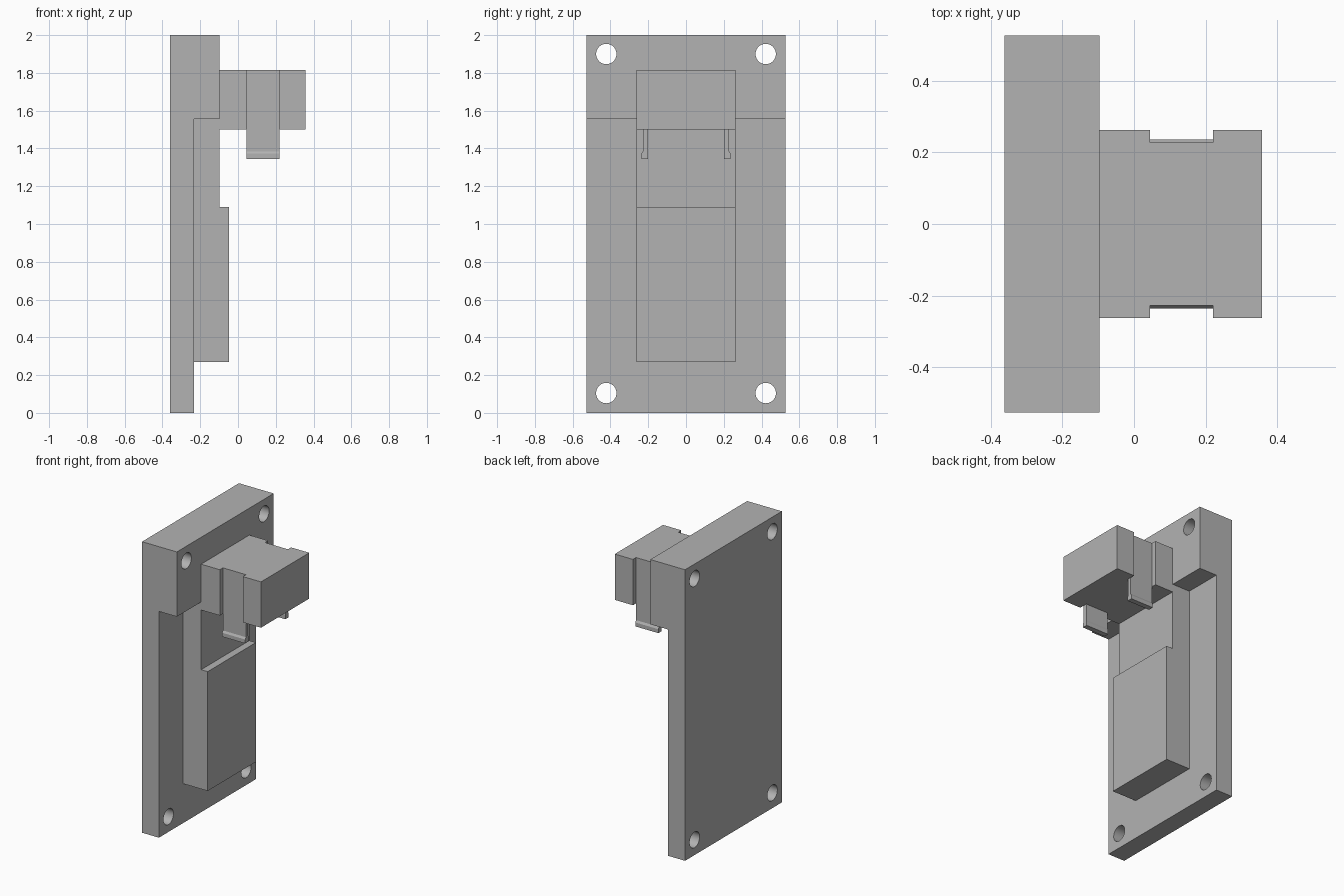
import bpy, bmesh
from mathutils import Vector, Matrix

cube = bpy.data.objects.get("Cube")
if cube:
    bpy.data.objects.remove(cube, do_unlink=True)

GREY = (0.45, 0.45, 0.45, 1.0)
grey = bpy.data.materials.new("plain grey")
grey.use_nodes = True
grey.diffuse_color = GREY
grey.node_tree.nodes["Principled BSDF"].inputs["Base Color"].default_value = GREY


def add_object(name, bm):
    bmesh.ops.recalc_face_normals(bm, faces=bm.faces)
    mesh = bpy.data.meshes.new(name)
    bm.to_mesh(mesh)
    bm.free()
    mesh.materials.append(grey)
    obj = bpy.data.objects.new(name, mesh)
    bpy.context.collection.objects.link(obj)
    return obj


def prism(name, points, axis, start, end):
    """Extrude a flat outline along the x, y or z axis."""
    def place(a, b):
        return {"x": (start, a, b), "y": (a, start, b), "z": (a, b, start)}[axis]
    bm = bmesh.new()
    face = bm.faces.new([bm.verts.new(place(a, b)) for a, b in points])
    result = bmesh.ops.extrude_face_region(bm, geom=[face])
    shift = Vector([end - start if axis == c else 0 for c in "xyz"])
    moved = [v for v in result["geom"] if isinstance(v, bmesh.types.BMVert)]
    bmesh.ops.translate(bm, verts=moved, vec=shift)
    return add_object(name, bm)


HALF_PLATE, HALF_BODY = 0.526, 0.262
BACK, FACE, STEP = -0.361, -0.233, -0.097

# Mounting plate, thicker along its top
plate = prism("mounting_plate",
              [(BACK, 0), (FACE, 0), (FACE, 1.555), (STEP, 1.555), (STEP, 2), (BACK, 2)],
              "y", -HALF_PLATE, HALF_PLATE)

# Four screw holes through the plate
bm = bmesh.new()
for y in (-0.422, 0.422):
    for z in (0.105, 1.9):
        bmesh.ops.create_cone(bm, cap_ends=True, segments=40, radius1=0.054, radius2=0.054,
                              depth=1, matrix=Matrix.Translation((BACK, y, z))
                              @ Matrix.Rotation(1.5707963, 4, "Y"))
cutter = add_object("hole_cutter", bm)
holes = plate.modifiers.new("Holes", "BOOLEAN")
holes.operation = "DIFFERENCE"
holes.solver = "EXACT"
holes.object = cutter
bpy.context.view_layer.objects.active = plate
plate.select_set(True)
bpy.ops.object.modifier_apply(modifier=holes.name)
bpy.data.objects.remove(cutter, do_unlink=True)
bpy.ops.object.shade_smooth_by_angle()

# Raised housing with a step near its top
prism("stepped_housing",
      [(FACE, 0.27), (-0.047, 0.27), (-0.047, 1.09), (STEP, 1.09), (STEP, 1.555), (FACE, 1.555)],
      "y", -HALF_BODY, HALF_BODY)

# Projecting head with a notch in each side
NOTCH_BACK, NOTCH_FRONT, NOTCH_Y = 0.045, 0.22, 0.228
side = [(STEP, HALF_BODY), (NOTCH_BACK, HALF_BODY), (NOTCH_BACK, NOTCH_Y),
        (NOTCH_FRONT, NOTCH_Y), (NOTCH_FRONT, HALF_BODY), (0.358, HALF_BODY)]
prism("projecting_head", side + [(x, -y) for x, y in reversed(side)], "z", 1.5, 1.815)

# Clip arms hanging under the notches, each ending in a small lip
arm = [(0.203, 1.5), (NOTCH_Y, 1.5), (NOTCH_Y, 1.385), (0.236, 1.372),
       (0.236, 1.345), (0.2, 1.345), (0.2, 1.372), (0.203, 1.385)]
for name, sign in (("left_clip_arm", 1), ("right_clip_arm", -1)):
    prism(name, [(sign * y, z) for y, z in arm], "x", NOTCH_BACK, NOTCH_FRONT)
